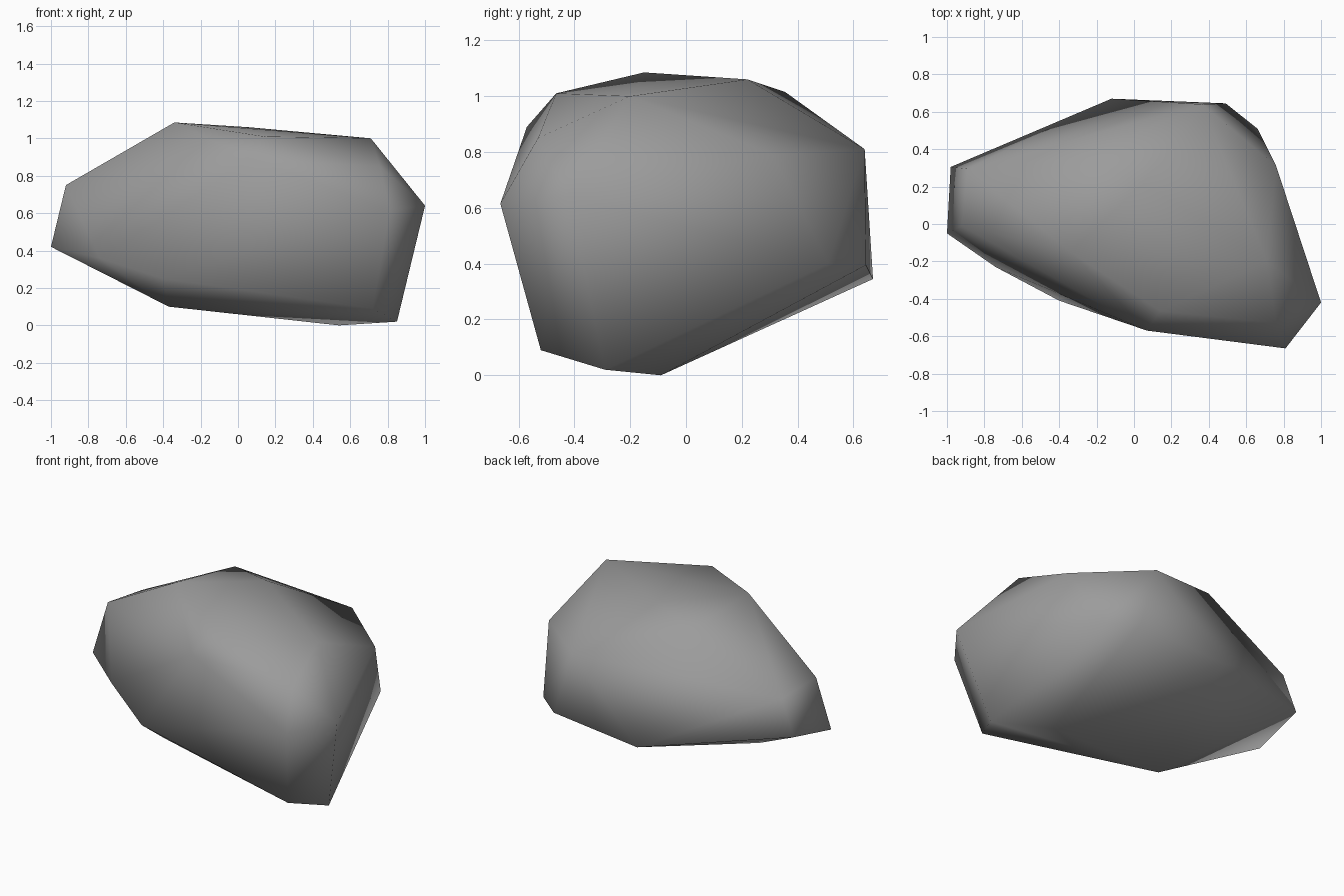
import bpy
import bmesh

# Start without the default cube
default_cube = bpy.data.objects.get("Cube")
if default_cube:
    bpy.data.objects.remove(default_cube, do_unlink=True)


def make_material(name, colour):
    material = bpy.data.materials.new(name)
    material.use_nodes = True
    material.diffuse_color = colour
    shader = next(n for n in material.node_tree.nodes if n.type == "BSDF_PRINCIPLED")
    shader.inputs["Base Color"].default_value = colour
    shader.inputs["Roughness"].default_value = 0.9
    return material


def hull_object(name, corner_groups, material):
    """Wrap the corner points in a tight faceted skin with soft shading."""
    mesh = bpy.data.meshes.new(name)
    bm = bmesh.new()
    for group in corner_groups:
        for corner in group:
            bm.verts.new(corner)
    result = bmesh.ops.convex_hull(bm, input=bm.verts[:])
    unused = set(result["geom_interior"]) | set(result["geom_unused"])
    loose = [item for item in unused if isinstance(item, bmesh.types.BMVert)]
    bmesh.ops.delete(bm, geom=loose, context="VERTS")
    bmesh.ops.recalc_face_normals(bm, faces=bm.faces[:])
    for face in bm.faces:
        face.smooth = True
    bm.to_mesh(mesh)
    bm.free()
    mesh.materials.append(material)
    rock = bpy.data.objects.new(name, mesh)
    bpy.context.scene.collection.objects.link(rock)
    return rock


# Underside, where the rock rests
base = [(.54, -.09, 0), (.85, -.29, .02), (.72, -.52, .09), (-.37, -.22, .1)]

# Blunt end on the -x side
blunt_end = [(-1, -.05, .42), (-.98, .305, .5), (-.92, -.01, .75),
             (-.89, .295, .72), (-.74, -.23, .36), (-.4, -.41, .25)]

# Front face and the wide +x shoulder
front = [(.07, -.57, .89), (.81, -.665, .615), (.76, -.53, .85), (1, -.42, .64)]

# Sloping back
back = [(-.12, .67, .345), (.49, .645, .395), (.66, .51, .4),
        (.365, .64, .81), (.76, .31, .79)]

# Crown
crown = [(-.34, -.15, 1.085), (.14, -.465, 1.01), (.71, -.2, 1),
         (.05, .22, 1.06), (-.27, .355, 1.015)]

stone_grey = make_material("stone_grey", (.33, .33, .33, 1))
hull_object("rock", [base, blunt_end, front, back, crown], stone_grey)
